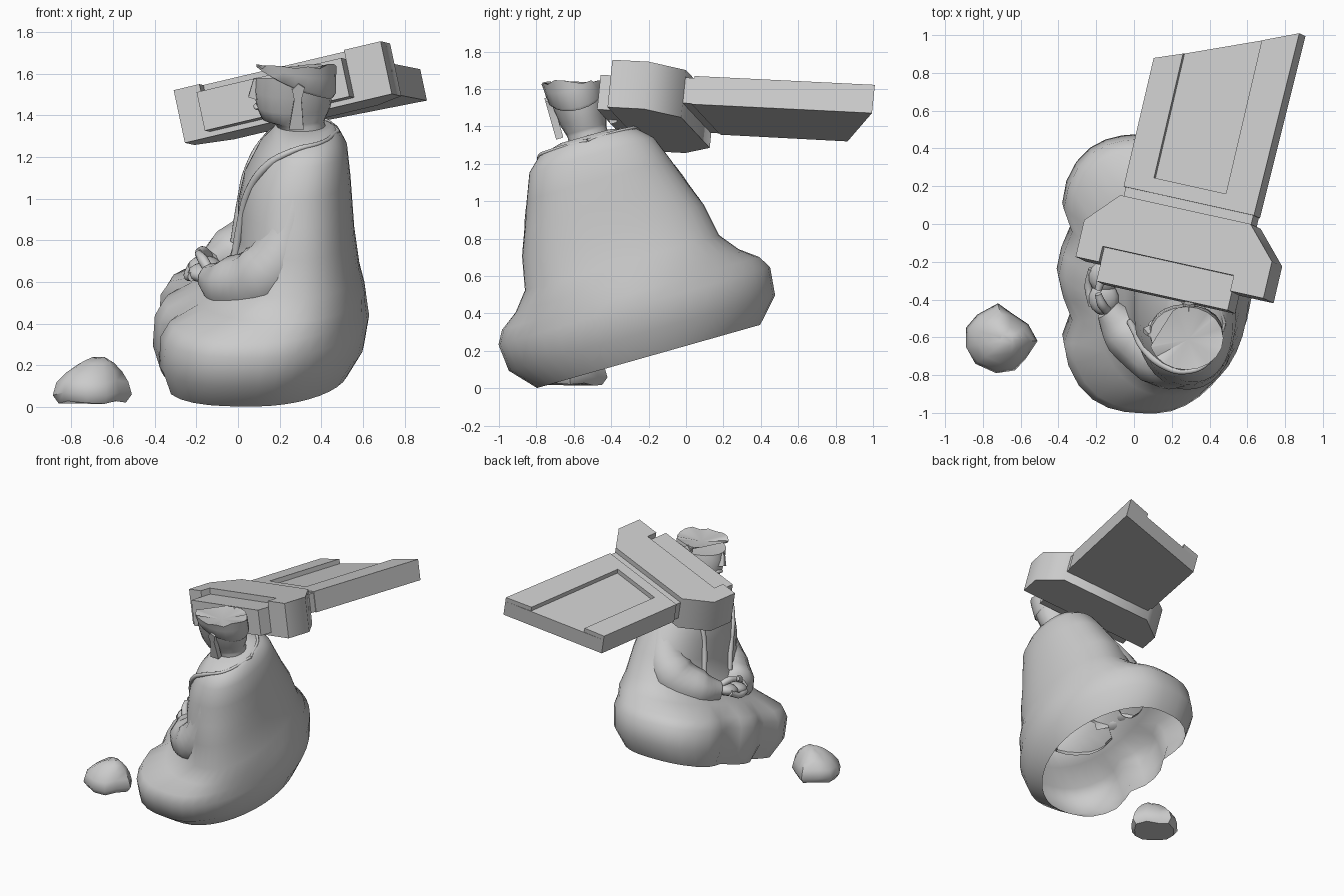
import bpy, bmesh, random
from math import sin, cos, pi, radians, exp
from mathutils import Matrix, Vector

cube = bpy.data.objects.get("Cube")
if cube:
    bpy.data.objects.remove(cube)
random.seed(4)

stone = bpy.data.materials.new("grey_stone")
stone.use_nodes = True
stone.diffuse_color = (0.6, 0.6, 0.6, 1)
bsdf = next(n for n in stone.node_tree.nodes if n.type == 'BSDF_PRINCIPLED')
bsdf.inputs["Base Color"].default_value = (0.6, 0.6, 0.6, 1)
bsdf.inputs["Roughness"].default_value = 0.8

# Leaning frame of the seated figure (facing -x) and frame of the fallen masonry
FIGURE = Matrix.Translation((0, -0.2, 0.17)) @ Matrix.Rotation(radians(15.8), 4, 'X')
MASONRY = (Matrix.Translation((0.195, -0.285, 1.64)) @ Matrix.Rotation(radians(-12.5), 4, 'Z')
           @ Matrix.Rotation(radians(-13), 4, 'Y') @ Matrix.Rotation(radians(-3), 4, 'X'))
made = []

# Robe profile: height, half width, front, back; open underneath
ROBE = [(0, .62, -.37, .53), (.13, .74, -.41, .605), (.28, .755, -.40, .63), (.35, .715, -.36, .62),
        (.42, .62, -.22, .61), (.52, .54, -.05, .585), (.7, .505, 0, .56), (.84, .45, 0, .55),
        (.98, .40, .03, .54), (1.12, .345, .1, .525), (1.19, .27, .16, .49), (1.225, .14, .19, .45)]


def robe_row(w):
    for a, b in zip(ROBE, ROBE[1:]):
        if a[0] <= w <= b[0]:
            f = (w - a[0]) / (b[0] - a[0])
            return [p + (q - p) * f for p, q in zip(a, b)]


def roundness(w, towards_back):
    if w < 0.4:
        return 1.9 if towards_back else 3
    return 2.25


def robe_point(row, t):
    w, wide, front, back = row
    c, s = cos(t), sin(t)
    n = roundness(w, c > 0)
    r = (abs(c) ** n + abs(s) ** n) ** (-1 / n)
    x, v = (front + back) / 2 + (back - front) / 2 * r * c, wide * r * s
    if c < 0 and w < 0.4:
        x += 0.07 * exp(-((abs(v) - 0.22) / 0.1) ** 2)
    return Vector((x, v, w))


def deep_inside_robe(p):
    row = robe_row(p.z)
    if row is None:
        return False
    _, wide, front, back = row
    c = (p.x - (front + back) / 2) / ((back - front) / 2)
    n = roundness(p.z, c > 0)
    return abs(c) ** n + abs(p.y / wide) ** n < 0.8


def trim_hidden(bm):
    hidden = [f for f in bm.faces if all(deep_inside_robe(v.co) for v in f.verts)]
    bmesh.ops.delete(bm, geom=hidden, context='FACES')


def finish(name, bm, matrix):
    bm.transform(matrix)
    bmesh.ops.recalc_face_normals(bm, faces=bm.faces)
    mesh = bpy.data.meshes.new(name)
    bm.to_mesh(mesh)
    bm.free()
    mesh.materials.append(stone)
    obj = bpy.data.objects.new(name, mesh)
    bpy.context.collection.objects.link(obj)
    made.append(obj)


def loft(rings, caps=(False, False)):
    bm = bmesh.new()
    rows = [[bm.verts.new(p) for p in ring] for ring in rings]
    n = len(rows[0])
    for lower, upper in zip(rows, rows[1:]):
        for i in range(n):
            j = (i + 1) % n
            bm.faces.new((lower[i], lower[j], upper[j], upper[i]))
    for row, cap in zip((rows[0], rows[-1]), caps):
        if cap:
            bm.faces.new(row)
    return bm


def prism(name, outline, low, high, matrix, upright=False):
    def place(p, h):
        return (p[0], h, p[1]) if upright else (p[0], p[1], h)
    finish(name, loft([[place(p, h) for p in outline] for h in (low, high)], (True, True)), matrix)


def tube(name, points, radii):
    curve = bpy.data.curves.new(name, 'CURVE')
    curve.dimensions = '3D'
    curve.bevel_depth = 1
    curve.bevel_resolution = 3
    curve.resolution_u = 5
    curve.use_fill_caps = True
    spline = curve.splines.new('BEZIER')
    spline.bezier_points.add(len(points) - 1)
    for bp, p, r in zip(spline.bezier_points, points, radii):
        bp.co, bp.radius = p, r
        bp.handle_left_type = bp.handle_right_type = 'AUTO'
    temp = bpy.data.objects.new(name + "_path", curve)
    bpy.context.collection.objects.link(temp)
    bpy.context.view_layer.update()
    evaluated = temp.evaluated_get(bpy.context.evaluated_depsgraph_get())
    mesh = bpy.data.meshes.new_from_object(evaluated)
    bm = bmesh.new()
    bm.from_mesh(mesh)
    bpy.data.objects.remove(temp)
    bpy.data.meshes.remove(mesh)
    bmesh.ops.remove_doubles(bm, verts=bm.verts, dist=0.0001)
    trim_hidden(bm)
    finish(name, bm, FIGURE)


def ball(name, centre, size):
    bm = bmesh.new()
    bmesh.ops.create_uvsphere(bm, u_segments=14, v_segments=8, radius=1)
    finish(name, bm, FIGURE @ Matrix.Translation(centre) @ Matrix.Diagonal((*size, 1)))


angles = [2 * pi * i / 40 for i in range(40)]
finish("robe", loft([[robe_point(row, t) for t in angles] for row in ROBE], (False, True)), FIGURE)

# Sleeves, hands and collar bands
for side, label in ((-1, "near"), (1, "far")):
    arm = [(.28, .26, 1.05), (.25, .33, .8), (.14, .35, .58), (-.04, .24, .5), (-.14, .12, .5)]
    tube("sleeve_" + label, [(x, v * side, w) for x, v, w in arm], (.1, .13, .17, .14, .07))
    ball("palm_" + label, (-.16, .06 * side, .51), (.08, .09, .045))
    tube("thumb_" + label, [(-.14, .12 * side, .54), (-.17, .07 * side, .58), (-.19, .01 * side, .59)],
         (.025, .025, .018))
    for k in range(3):
        x = -.15 - .035 * k
        tube("finger_%s_%d" % (label, k),
             [(x, .1 * side, .5), (x - .02, 0, .48), (x - .01, -.07 * side, .5)], (.022, .022, .015))
    band = [(1.2, 0), (1.2, .35), (1.18, .6), (1.1, .76), (.95, .84), (.8, .88), (.6, .9)]
    tube("collar_" + label, [robe_point(robe_row(w), t * pi * side) for w, t in band],
         (.01, .01, .014, .02, .02, .02, .02))

# Head, broken off above the brow: height, front, back, half width
HEAD = [(1.12, .2, .45, .125), (1.2, .2, .425, .11), (1.245, .17, .415, .108), (1.26, .115, .42, .112),
        (1.32, .088, .445, .13), (1.4, .08, .455, .142), (1.5, .09, .46, .15), (1.63, .09, .465, .152)]


def oval(w, front, back, wide, grow=0, drop=0):
    pts = []
    for t in angles[::2]:
        c = cos(t)
        pts.append(((front + back) / 2 + ((back - front) / 2 + grow) * c,
                    .01 + (wide + grow) * sin(t), w - drop * (1 + c) / 2))
    return pts


def broken_top(bm, height, dent, chip):
    bm.transform(FIGURE)
    cut = bmesh.ops.bisect_plane(bm, geom=bm.verts[:] + bm.edges[:] + bm.faces[:],
                                 plane_co=(0, 0, height), plane_no=(0, 0, 1), clear_outer=True)
    edges = [e for e in cut["geom_cut"] if isinstance(e, bmesh.types.BMEdge)]
    cap = bmesh.ops.contextual_create(bm, geom=edges)["faces"]
    for v in cap[0].verts:
        v.co.z += random.uniform(-chip, chip)
    for v in bmesh.ops.poke(bm, faces=cap)["verts"]:
        v.co.z -= dent
    return bm


finish("head", broken_top(loft([oval(*row) for row in HEAD], (True, False)), 1.58, .01, 0), Matrix())
hair = [oval(1.53, .09, .46, .15, 0, .16), oval(1.535, .09, .46, .15, .01, .15),
        oval(1.56, .09, .462, .151, .01, .08), oval(1.64, .09, .465, .152, .012)]
finish("hair", broken_top(loft(hair), 1.635, .03, .014), Matrix())

# Face details and long ears
nose = loft([[(.09, -.02, 1.36), (.09, .04, 1.36), (.09, .022, 1.46), (.09, -.002, 1.46)],
             [(.05, -.004, 1.37), (.05, .024, 1.37), (.075, .018, 1.46), (.075, .002, 1.46)]], (True, True))
finish("nose", nose, FIGURE)
ball("lips", (.094, .01, 1.32), (.02, .04, .014))
EAR = [(.245, 1.25), (.315, 1.25), (.305, 1.4), (.32, 1.46), (.29, 1.48), (.26, 1.45), (.27, 1.4)]
for side, label in ((-1, "near"), (1, "far")):
    prism("ear_" + label, EAR, .01 + .13 * side, .01 + .17 * side, FIGURE, True)

# Fallen masonry: chamfered block with a notch, front plinth, neck strip, panelled slab
CHAMFER = [(.515, 0), (.515, .2), (.355, .37), (-.37, .37), (-.53, .2), (-.53, 0)]
NOTCH = [(-.4, 0), (-.4, .085), (.33, .085), (.33, 0)]
prism("block", CHAMFER, -.26, -.045, MASONRY)
prism("block_top", CHAMFER + NOTCH, -.045, 0, MASONRY)
prism("front_plinth", [(-.4, -.1), (.33, -.1), (.33, .085), (-.4, .085)], -.235, -.045, MASONRY)
prism("neck_strip", [(-.36, .36), (.35, .36), (.35, .43), (-.36, .43)], -.18, -.04, MASONRY)
RIM = [(-.37, .42), (.355, .42), (.37, 1.415)]
RECESS = [(.18, 1.335), (.18, .5), (-.22, .5), (-.22, 1.176)]
prism("slab", RIM + [(-.37, 1.12)], -.185, -.065, MASONRY)
prism("slab_rim", RIM + RECESS + [(-.37, 1.12)], -.065, -.03, MASONRY)

# Loose boulder
OUTLINE = [(.19, -.01), (.14, .08), (.05, .14), (-.02, .19), (-.13, .13), (-.19, .06), (-.19, -.04),
           (-.14, -.13), (-.03, -.18), (.07, -.165), (.13, -.1)]
LAYERS = [(.02, .85, 0), (.06, 1, 0), (.12, .91, 0), (.17, .7, .01), (.21, .45, .02), (.232, .2, .03)]
rock = loft([[(x * s + dx, y * s, z + .008 * sin(2 * i)) for i, (x, y) in enumerate(OUTLINE)]
             for z, s, dx in LAYERS], (True, True))
finish("boulder", rock, Matrix.Translation((-.7, -.61, 0)))

# Smooth shading with sharp edges kept
bpy.ops.object.select_all(action='DESELECT')
for obj in made:
    obj.select_set(True)
bpy.context.view_layer.objects.active = made[0]
bpy.ops.object.shade_smooth_by_angle(angle=radians(50))
